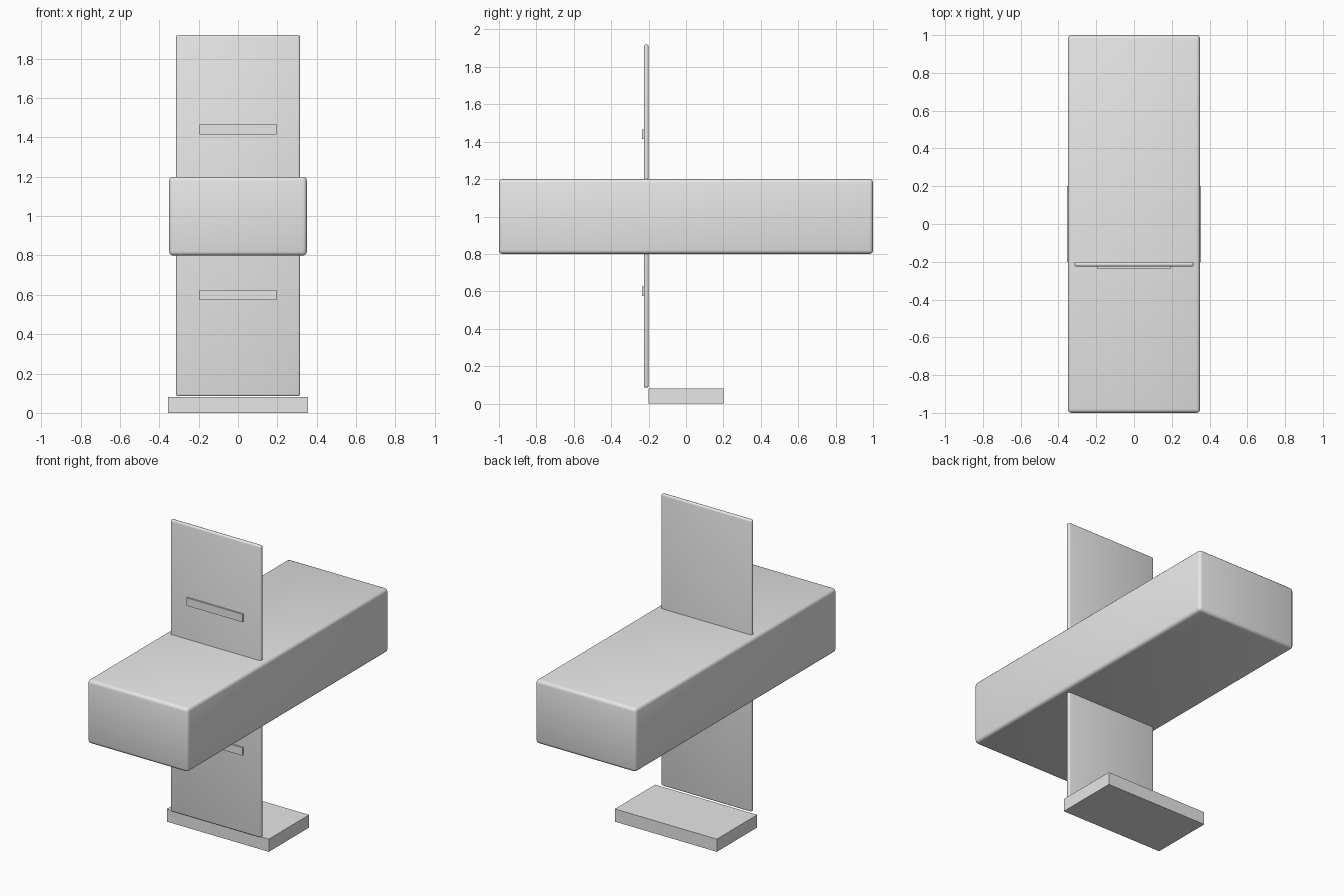
import bpy

if "Cube" in bpy.data.objects:
    bpy.data.objects.remove(bpy.data.objects["Cube"])

# One plain grey for the whole model
grey = bpy.data.materials.new("light grey")
grey.diffuse_color = (0.8, 0.8, 0.8, 1)
grey.use_nodes = True
grey.node_tree.nodes["Principled BSDF"].inputs["Base Color"].default_value = grey.diffuse_color


def box(name, low, high, bevel=0.0):
    """Box between two corners, with optional rounded edges."""
    size = [h - l for l, h in zip(low, high)]
    centre = [(h + l) / 2 for l, h in zip(low, high)]
    bpy.ops.mesh.primitive_cube_add(size=1, location=centre)
    ob = bpy.context.object
    ob.name = name
    ob.scale = size
    bpy.ops.object.transform_apply(location=False, rotation=False, scale=True)
    ob.data.materials.append(grey)
    if bevel:
        mod = ob.modifiers.new("rounded edges", 'BEVEL')
        mod.width = bevel
        mod.segments = 3
        bpy.ops.object.modifier_apply(modifier=mod.name)
        bpy.ops.object.shade_smooth_by_angle()
    return ob


# Long rounded body lying along y
box("body", (-0.35, -1.0, 0.80), (0.35, 1.0, 1.20), 0.02)

# Upright door panel passing through the body
box("door_panel", (-0.315, -0.225, 0.085), (0.315, -0.20, 1.92), 0.01)

# Thin handles on the front of the panel
for name, z in (("lower_handle", 0.60), ("upper_handle", 1.44)):
    box(name, (-0.195, -0.235, z - 0.025), (0.195, -0.215, z + 0.025))

# Square-edged base plate behind the panel
box("base_plate", (-0.355, -0.20, 0.0), (0.355, 0.20, 0.08))
